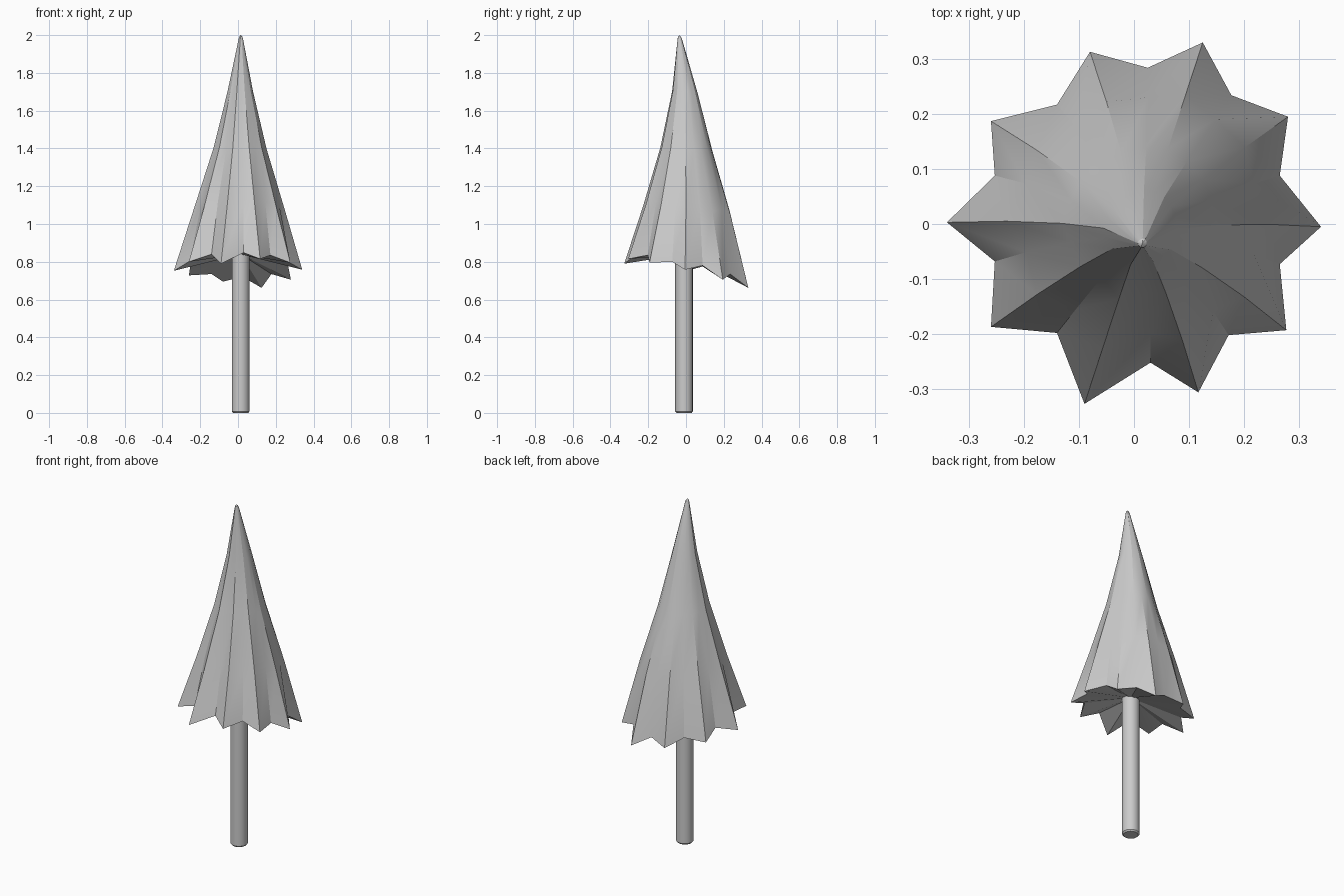
import bpy, bmesh, math

if "Cube" in bpy.data.objects:
    bpy.data.objects.remove(bpy.data.objects["Cube"])


def finish(bm, name, angle=30):
    bmesh.ops.recalc_face_normals(bm, faces=bm.faces[:])
    me = bpy.data.meshes.new(name)
    bm.to_mesh(me)
    bm.free()
    ob = bpy.data.objects.new(name, me)
    bpy.context.collection.objects.link(ob)
    bpy.ops.object.select_all(action='DESELECT')
    bpy.context.view_layer.objects.active = ob
    ob.select_set(True)
    bpy.ops.object.shade_smooth_by_angle(angle=math.radians(angle))
    return ob


def bridge(bm, a, b):
    n = len(a)
    for i in range(n):
        j = (i + 1) % n
        bm.faces.new((a[i], a[j], b[j], b[i]))


# Jagged rim: alternating tips and notches, counter-clockwise from +x
RIM = [(.34, -.005, .758), (.265, .088, .78), (.28, .195, .705), (.177, .234, .735),
       (.125, .33, .662), (.025, .284, .72), (-.08, .313, .695), (-.14, .217, .735),
       (-.26, .187, .728), (-.253, .088, .775), (-.34, .003, .752), (-.253, -.068, .805),
       (-.26, -.187, .80), (-.14, -.198, .84), (-.09, -.327, .79), (.03, -.252, .848),
       (.117, -.306, .815), (.172, -.202, .835), (.277, -.193, .795), (.265, -.073, .80)]

# Upper rings: centre x, centre y, z, tip scale, notch scale
RINGS = [(.006, .003, 1.09, .70, .80), (.01, 0, 1.40, .415, .49),
         (.012, -.008, 1.70, .20, .243), (.015, -.033, 1.975, .037, .046),
         (.015, -.035, 1.992, .024, .03)]

# Foliage cone with folded underside
bm = bmesh.new()
rim = [bm.verts.new(p) for p in RIM]
prev = rim
for cx, cy, z, tip, notch in RINGS:
    ring = []
    for i, (x, y, rz) in enumerate(RIM):
        s = notch if i % 2 else tip
        dz = (rz - .765) * s * .5 if z < 1.9 else 0
        ring.append(bm.verts.new((cx + x * s, cy + y * s, z + dz)))
    bridge(bm, prev, ring)
    prev = ring
top = bm.verts.new((.015, -.035, 2.0))
under = bm.verts.new((.014, -.01, .84))
for i in range(20):
    j = (i + 1) % 20
    bm.faces.new((prev[i], prev[j], top))
    bm.faces.new((rim[j], rim[i], under))
finish(bm, "foliage", 22)

# Trunk with a slightly rounded foot
bm = bmesh.new()
prev = None
for r, z in [(.040, 0), (.047, .008), (.047, .87)]:
    ring = [bm.verts.new((.014 + r * math.cos(a), -.01 + r * math.sin(a), z))
            for a in (math.tau * k / 16 for k in range(16))]
    if prev:
        bridge(bm, prev, ring)
    else:
        bm.faces.new(ring[::-1])
    prev = ring
bm.faces.new(prev)
finish(bm, "trunk", 30)
